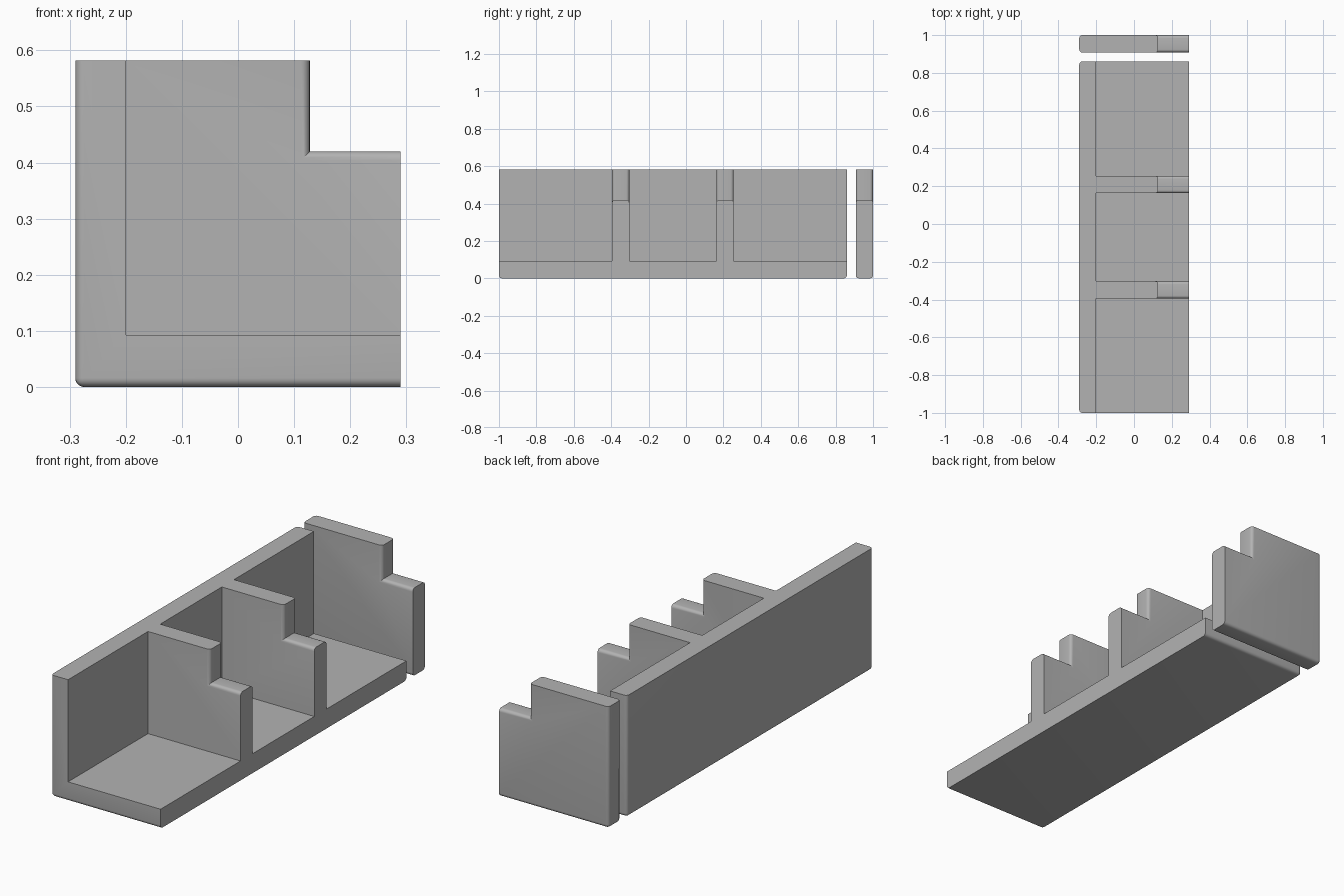
import bpy
import bmesh

if "Cube" in bpy.data.objects:
    bpy.data.objects.remove(bpy.data.objects["Cube"], do_unlink=True)

BACK, FRONT, TOP = -0.29, 0.29, 0.582
WALL, FLOOR = -0.20, 0.093
NOTCH_X, NOTCH_Z = 0.128, 0.42
RADIUS = 0.016

grey = bpy.data.materials.new("plain grey")
grey.use_nodes = True
grey.diffuse_color = (0.45, 0.45, 0.45, 1)
grey.node_tree.nodes["Principled BSDF"].inputs["Base Color"].default_value = (0.45, 0.45, 0.45, 1)


def slab(name, profile, y0, y1, is_round):
    """Extrude an x-z profile along y and round the edges chosen by a rule."""
    bm = bmesh.new()
    face = bm.faces.new([bm.verts.new((x, y0, z)) for x, z in profile])
    extruded = bmesh.ops.extrude_face_region(bm, geom=[face])["geom"]
    for v in extruded:
        if isinstance(v, bmesh.types.BMVert):
            v.co.y = y1
    bmesh.ops.recalc_face_normals(bm, faces=bm.faces)
    edges = [e for e in bm.edges if is_round(e.verts[0].co, e.verts[1].co)]
    bmesh.ops.bevel(bm, geom=edges, offset=RADIUS, offset_type='OFFSET',
                    segments=5, profile=0.5, affect='EDGES', clamp_overlap=True)
    mesh = bpy.data.meshes.new(name)
    bm.to_mesh(mesh)
    bm.free()
    mesh.materials.append(grey)
    obj = bpy.data.objects.new(name, mesh)
    bpy.context.collection.objects.link(obj)
    return obj


def near(a, b, axis, value):
    return abs(a[axis] - value) < 1e-4 and abs(b[axis] - value) < 1e-4


def outer_edge(a, b):
    """Edges bounding the back face and the underside, except their open ends."""
    on_back, on_base = near(a, b, 0, BACK), near(a, b, 2, 0)
    return (on_back and not near(a, b, 2, TOP)) or (on_base and not near(a, b, 0, FRONT))


def notch_edge(a, b):
    """Side edges that run along the notch."""
    along_side = abs(a.y - b.y) < 1e-4
    return along_side and (near(a, b, 0, NOTCH_X) or near(a, b, 2, NOTCH_Z))


def stepped(x0, z0):
    return [(x0, z0), (FRONT, z0), (FRONT, NOTCH_Z), (NOTCH_X, NOTCH_Z),
            (NOTCH_X, TOP), (x0, TOP)]


# Tray: back wall and floor in one L-shaped piece
tray = slab("tray", [(BACK, 0), (FRONT, 0), (FRONT, FLOOR), (WALL, FLOOR),
                     (WALL, TOP), (BACK, TOP)], -1, 0.86, outer_edge)

# Dividers, merged into the tray
for y0 in (-0.395, 0.163):
    divider = slab("divider", stepped(WALL - 0.03, FLOOR - 0.03), y0, y0 + 0.092, notch_edge)
    union = tray.modifiers.new("join divider", 'BOOLEAN')
    union.operation = 'UNION'
    union.solver = 'EXACT'
    union.object = divider
    bpy.context.view_layer.objects.active = tray
    bpy.ops.object.modifier_apply(modifier=union.name)
    bpy.data.objects.remove(divider, do_unlink=True)

# Separate end panel
panel = slab("end_panel", stepped(BACK, 0), 0.908, 1,
             lambda a, b: outer_edge(a, b) or notch_edge(a, b))

# Smooth rounded edges, crisp corners
for obj in (tray, panel):
    bpy.ops.object.select_all(action='DESELECT')
    obj.select_set(True)
    bpy.context.view_layer.objects.active = obj
    bpy.ops.object.shade_smooth_by_angle(angle=0.6)
